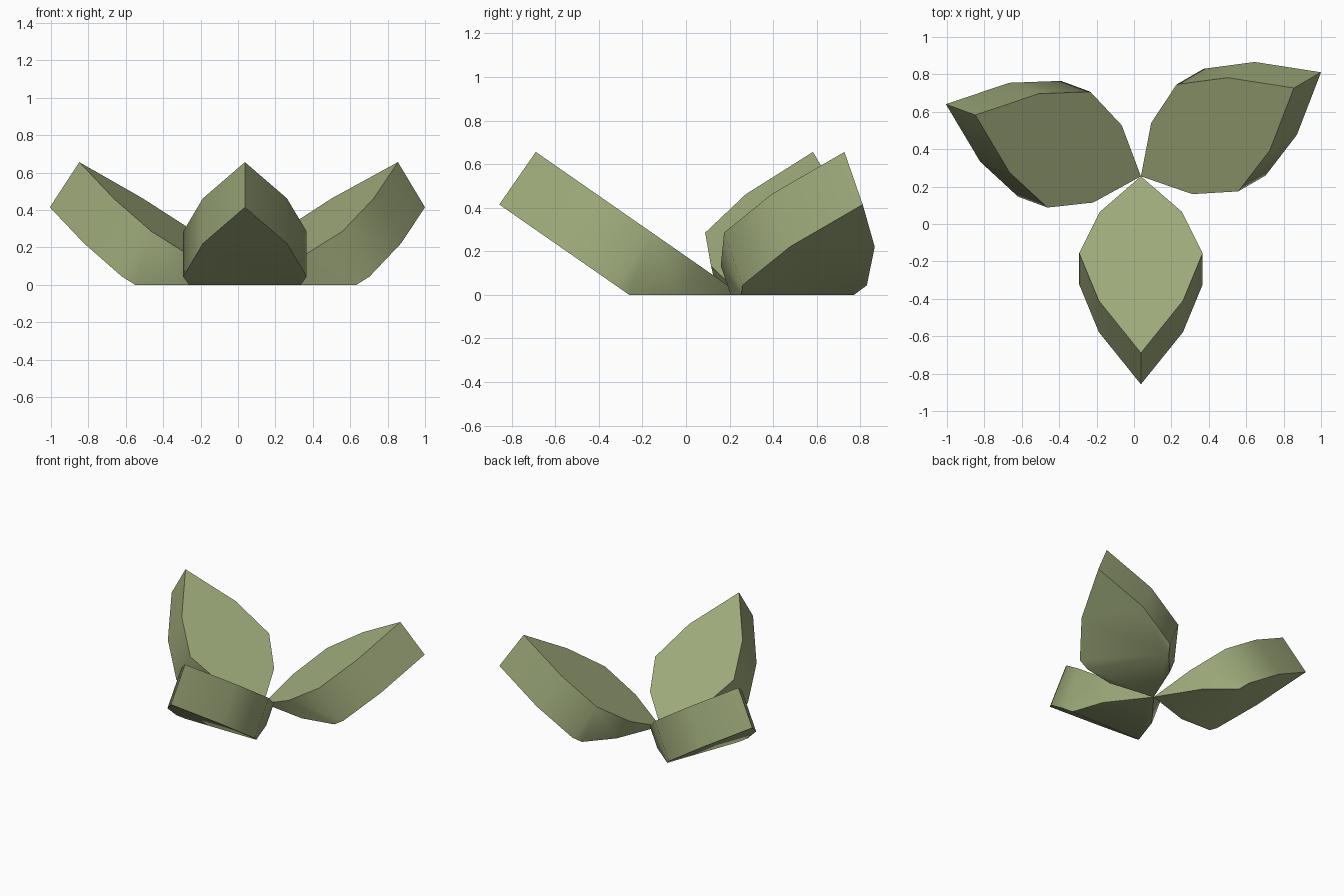
import bpy, bmesh, math
from mathutils import Vector, Matrix

if "Cube" in bpy.data.objects:
    bpy.data.objects.remove(bpy.data.objects["Cube"], do_unlink=True)

# Single leaf colour
green = bpy.data.materials.new("sage_green")
colour = (0.34, 0.40, 0.195, 1)
green.diffuse_color = colour
green.use_nodes = True
green.node_tree.nodes["Principled BSDF"].inputs["Base Color"].default_value = colour

# Half outline of a leaf: distance from the stem point, half width
HALF = [(0.232, 0.22), (0.50, 0.33), (0.81, 0.225)]
OUTLINE = [(0, 0)] + HALF + [(1.15, 0)] + [(d, -w) for d, w in reversed(HALF)]
THICKNESS = 0.294
TILT = math.radians(34.8)
CENTRE = Vector((0.037, 0.255, 0))


def make_leaf(name, heading):
    """Thick leaf slab tilted up from the centre, trimmed flat at the ground."""
    bm = bmesh.new()
    top = bm.faces.new([bm.verts.new((d, w, 0)) for d, w in OUTLINE])
    ext = bmesh.ops.extrude_face_region(bm, geom=[top], use_keep_orig=True)
    lower = [v for v in ext["geom"] if isinstance(v, bmesh.types.BMVert)]
    bmesh.ops.translate(bm, verts=lower, vec=(0, 0, -THICKNESS))
    turn = Matrix.Rotation(math.radians(heading), 4, "Z") @ Matrix.Rotation(-TILT, 4, "Y")
    bmesh.ops.transform(bm, matrix=Matrix.Translation(CENTRE) @ turn, verts=bm.verts)

    # Flat underside resting on the ground
    cut = bmesh.ops.bisect_plane(bm, geom=bm.verts[:] + bm.edges[:] + bm.faces[:],
                                 dist=1e-5, plane_co=(0, 0, 0), plane_no=(0, 0, 1),
                                 clear_inner=True)
    rim = [g for g in cut["geom_cut"] if g.is_valid and isinstance(g, bmesh.types.BMEdge)]
    bmesh.ops.contextual_create(bm, geom=rim)
    bmesh.ops.recalc_face_normals(bm, faces=bm.faces)

    mesh = bpy.data.meshes.new(name)
    bm.to_mesh(mesh)
    bm.free()
    mesh.materials.append(green)
    leaf = bpy.data.objects.new(name, mesh)
    bpy.context.collection.objects.link(leaf)
    bpy.ops.object.select_all(action="DESELECT")
    leaf.select_set(True)
    bpy.context.view_layer.objects.active = leaf
    bpy.ops.object.shade_smooth_by_angle(angle=math.radians(50))


# Three leaves spread around the shared stem point
for name, heading in (("front_leaf", 270), ("left_leaf", 30), ("right_leaf", 159.7)):
    make_leaf(name, heading)
